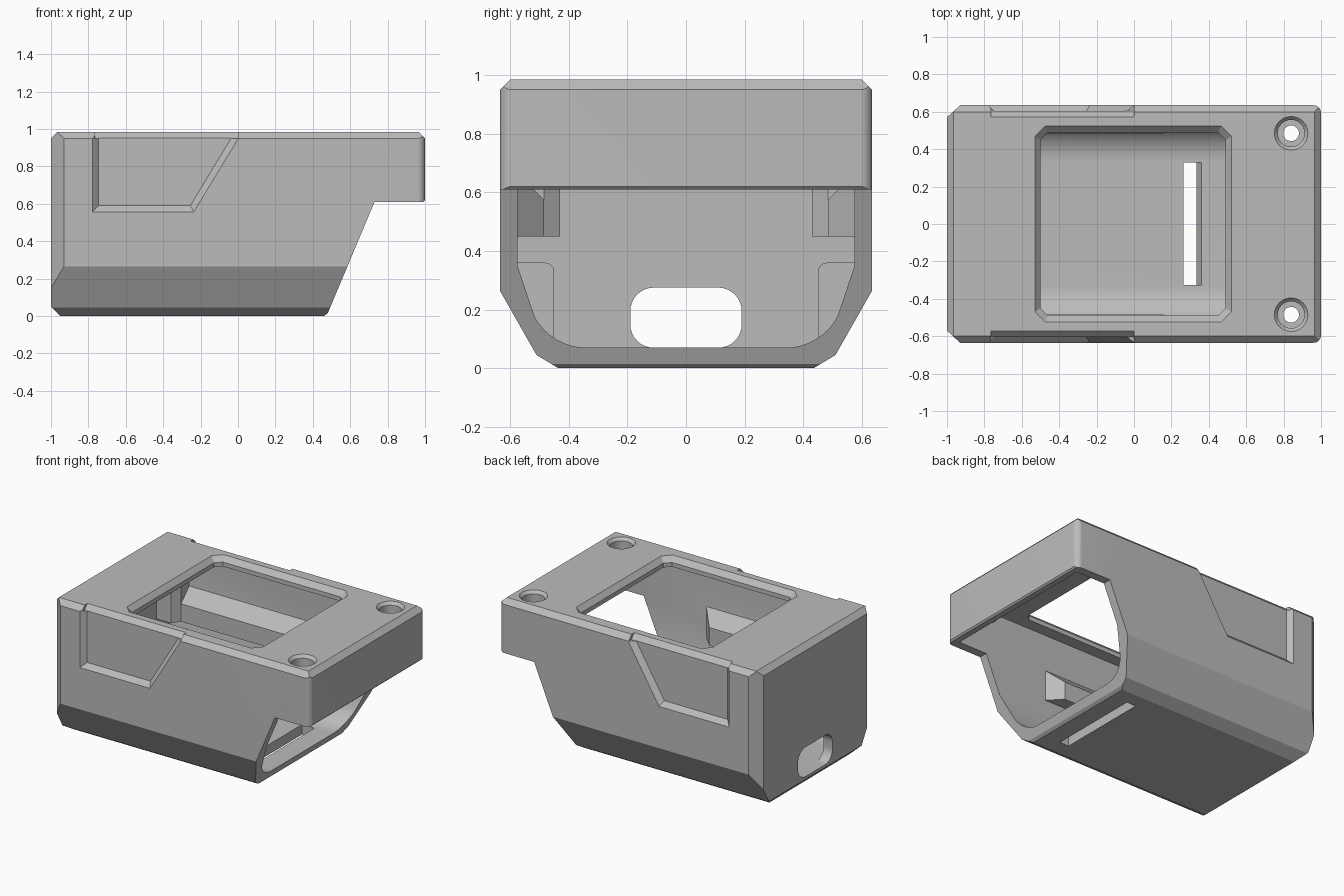
import bpy, bmesh, math

cube = bpy.data.objects.get("Cube")
if cube:
    bpy.data.objects.remove(cube, do_unlink=True)

grey = bpy.data.materials.new("plain grey")
grey.use_nodes = True
grey.diffuse_color = (0.5, 0.5, 0.5, 1)
grey.node_tree.nodes["Principled BSDF"].inputs["Base Color"].default_value = (0.5, 0.5, 0.5, 1)


def loft(name, ring_a, ring_b):
    """Solid between two matching rings of 3D points."""
    bm = bmesh.new()
    a = [bm.verts.new(p) for p in ring_a]
    b = [bm.verts.new(p) for p in ring_b]
    bm.faces.new(a)
    bm.faces.new(b[::-1])
    for i in range(len(a)):
        j = (i + 1) % len(a)
        bm.faces.new((a[i], b[i], b[j], a[j]))
    bmesh.ops.recalc_face_normals(bm, faces=bm.faces)
    mesh = bpy.data.meshes.new(name)
    bm.to_mesh(mesh)
    bm.free()
    mesh.materials.append(grey)
    obj = bpy.data.objects.new(name, mesh)
    bpy.context.collection.objects.link(obj)
    return obj


def place(axis, pts, d):
    if axis == "x":
        return [(d, u, v) for u, v in pts]
    if axis == "y":
        return [(u, d, v) for u, v in pts]
    return [(u, v, d) for u, v in pts]


def prism(name, axis, pts, lo, hi, pts_hi=None):
    return loft(name, place(axis, pts, lo), place(axis, pts_hi or pts, hi))


def symmetric(half):
    """Close a half outline by mirroring its first coordinate."""
    return half + [(-u, v) for u, v in reversed(half)]


def arc(cx, cy, r, start, end, n=8):
    steps = [math.radians(start + (end - start) * i / n) for i in range(n + 1)]
    return [(cx + r * math.cos(t), cy + r * math.sin(t)) for t in steps]


def octagon(x0, x1, y, c):
    return [(x0 + c, -y), (x1 - c, -y), (x1, c - y), (x1, y - c),
            (x1 - c, y), (x0 + c, y), (x0, y - c), (x0, c - y)]


def combine(target, tool, operation="DIFFERENCE"):
    mod = target.modifiers.new("shape", "BOOLEAN")
    mod.operation = operation
    mod.solver = "EXACT"
    mod.object = tool
    bpy.context.view_layer.objects.active = target
    bpy.ops.object.modifier_apply(modifier=mod.name)
    bpy.data.objects.remove(tool, do_unlink=True)


# Outer hull: cross-section trimmed by the side profile and the plan outline
body = prism("housing", "x", symmetric([
    (0.435, 0), (0.51, 0.045), (0.635, 0.265), (0.635, 0.95), (0.6, 0.985)]), -1.1, 1.1)
combine(body, prism("side_profile", "y", [
    (-1, 0.05), (-0.95, 0), (0.46, 0), (0.48, 0.015), (0.73, 0.61), (0.99, 0.61), (1, 0.62),
    (1, 0.95), (0.965, 0.985), (-0.965, 0.985), (-1, 0.95)], -0.8, 0.8), "INTERSECT")
plan = [(-1, 0.57), (-0.93, 0.635)] + arc(0.96, 0.595, 0.04, 90, 0)
plan += [(x, -y) for x, y in reversed(plan)]
combine(body, prism("plan_outline", "z", plan, -0.2, 1.2), "INTERSECT")

# Hollow interior, open at the +x end below the overhang
combine(body, prism("cavity", "x", symmetric(
    arc(0.34, 0.27, 0.2, -90, -28) + [(0.575, 0.35), (0.575, 0.92)]), -0.93, 0.95))

# Chamfered window in the top
combine(body, prism("window", "z", octagon(-0.5, 0.49, 0.49, 0.04), 0.8, 1.05))
combine(body, prism("window_chamfer", "z", octagon(-0.5, 0.49, 0.49, 0.04), 0.95, 0.987,
                    octagon(-0.532, 0.522, 0.525, 0.055)))

# Screw bosses, counterbores and holes
for s in (1, -1):
    def disc(name, r, lo, hi, r_hi=None):
        ring = arc(0.84, 0.485 * s, r, 0, 345, 23)
        return prism(name, "z", ring, lo, hi, arc(0.84, 0.485 * s, r_hi or r, 0, 345, 23))
    combine(body, disc("boss", 0.105, 0.8, 0.94), "UNION")
    combine(body, disc("hole", 0.042, 0.7, 1.05))
    combine(body, disc("counterbore", 0.072, 0.87, 1.05))
    combine(body, disc("hole_chamfer", 0.072, 0.965, 0.987, 0.092))

# Shallow grip recess on both flanks, with its own top chamfer
for s in (1, -1):
    outer = [(-0.78, 0.555), (-0.235, 0.555), (0.035, 1.0), (-0.78, 1.0)]
    inner = [(-0.745, 0.59), (-0.255, 0.59), (-0.007, 1.0), (-0.745, 1.0)]
    combine(body, prism("recess", "y", inner, 0.603 * s, 0.637 * s, outer))
    combine(body, prism("recess_chamfer", "x", [
        (0.57 * s, 0.986), (0.604 * s, 0.95), (0.64 * s, 0.95), (0.64 * s, 0.986)], -0.765, 0.0))

# Rounded port in the closed end
port = arc(0.11, 0.15, 0.08, -90, 0) + arc(0.11, 0.195, 0.08, 0, 90)
combine(body, prism("port", "x", symmetric(port), -1.1, -0.9))

# Slanted slot in the floor
combine(body, prism("floor_slot", "y", [
    (0.265, -0.05), (0.335, -0.05), (0.335, 0.02), (0.37, 0.09), (0.265, 0.09)], -0.325, 0.33))

# Inner shelves and corner supports
for s, side in ((1, "left"), (-1, "right")):
    shelf = [(0.59, 0.45), (0.485, 0.45), (0.485, 0.575), (0.59, 0.68)]
    loft(side + "_inner_shelf",
         [(-0.94, y * s, z) for y, z in shelf],
         [(0.16 if y < 0.5 else 0.26, y * s, z) for y, z in shelf])
    prism(side + "_corner_post", "z", [
        (-0.94, 0.43 * s), (-0.82, 0.43 * s), (-0.78, 0.485 * s),
        (-0.78, 0.585 * s), (-0.94, 0.585 * s)], 0.45, 0.94)
    prism(side + "_corner_block", "x", [
        (y * s, z) for y, z in [(0.45, 0.05), (0.49, 0.06), (0.585, 0.25), (0.585, 0.36)]
        + arc(0.48, 0.33, 0.03, 90, 180, 4)], -0.94, -0.8)

# Smooth the rounded corners, keep chamfers crisp
bpy.ops.object.select_all(action="DESELECT")
body.select_set(True)
bpy.context.view_layer.objects.active = body
bpy.ops.object.shade_smooth_by_angle(angle=math.radians(20))
